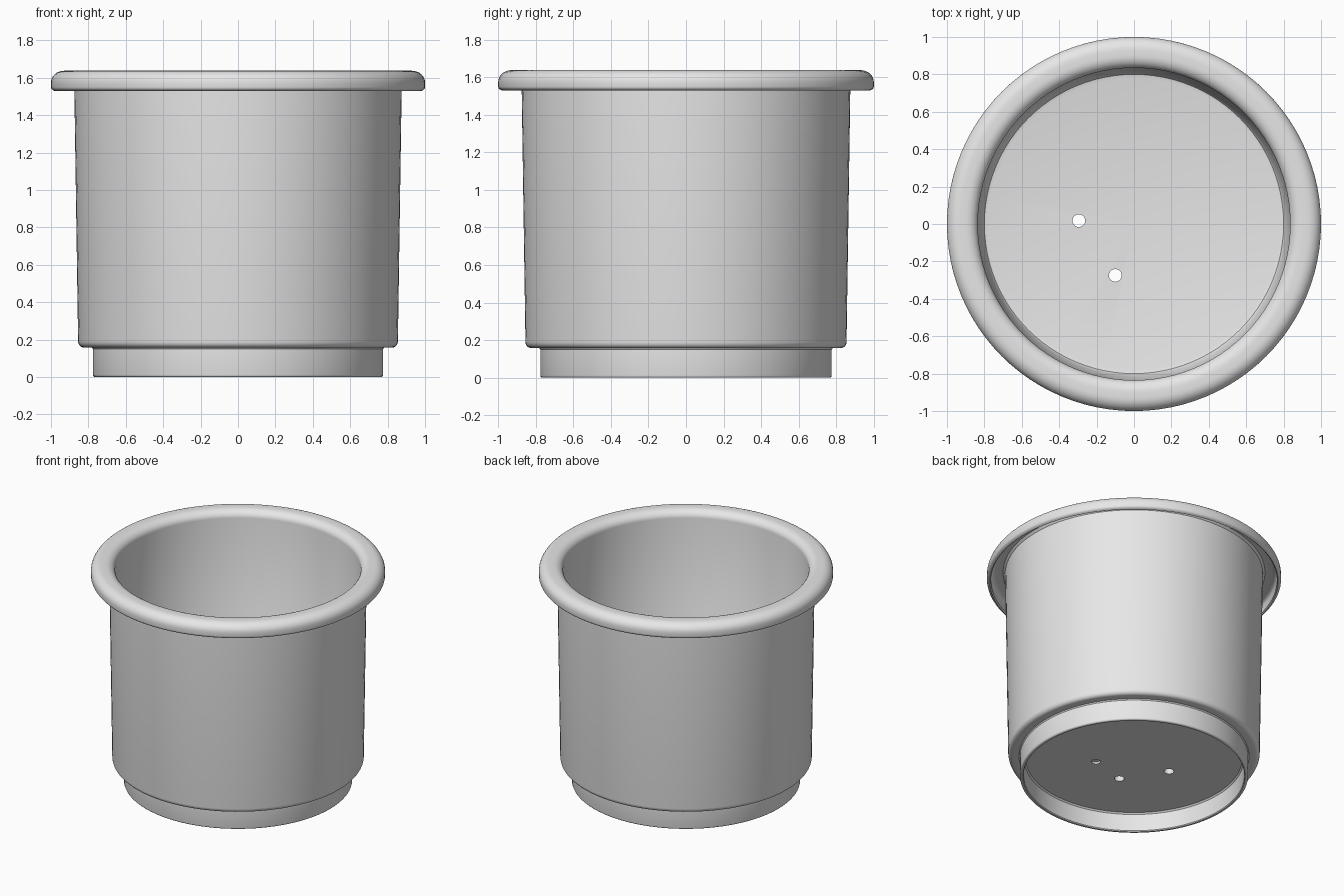
import bpy, bmesh, math
from mathutils import Matrix

cube = bpy.data.objects.get("Cube")
if cube:
    bpy.data.objects.remove(cube, do_unlink=True)

SEGMENTS = 96

grey = bpy.data.materials.new("plain grey")
grey.use_nodes = True
colour = (0.8, 0.8, 0.8, 1.0)
grey.diffuse_color = colour
grey.node_tree.nodes["Principled BSDF"].inputs["Base Color"].default_value = colour


def add_object(name, bm):
    mesh = bpy.data.meshes.new(name)
    bmesh.ops.recalc_face_normals(bm, faces=bm.faces[:])
    bm.to_mesh(mesh)
    bm.free()
    obj = bpy.data.objects.new(name, mesh)
    bpy.context.collection.objects.link(obj)
    mesh.materials.append(grey)
    return obj


def lathe(name, profile):
    """Revolve an (r, z) profile about the z axis."""
    bm = bmesh.new()
    verts = [bm.verts.new((r, 0, z)) for r, z in profile]
    edges = [bm.edges.new(pair) for pair in zip(verts, verts[1:])]
    bmesh.ops.spin(bm, geom=verts + edges, cent=(0, 0, 0), axis=(0, 0, 1),
                   angle=math.tau, steps=SEGMENTS, use_duplicate=False)
    bmesh.ops.remove_doubles(bm, verts=bm.verts[:], dist=1e-4)
    return add_object(name, bm)


def arc(cr, cz, rr, rz, start, end, steps=6):
    """Elliptical run of profile points, angles in degrees."""
    angles = [math.radians(start + (end - start) * i / steps) for i in range(steps + 1)]
    return [(cr + rr * math.cos(a), cz + rz * math.sin(a)) for a in angles]


# Profile from the underside, around the foot, wall and hollow rim, to the inner floor
profile = [(0, 0.14), (0.735, 0.14), (0.745, 0.13), (0.75, 0.006), (0.755, 0.0)]
profile += arc(0.765, 0.012, 0.011, 0.012, -90, 0, 3)       # foot ring edge
profile += [(0.776, 0.15), (0.782, 0.158)]                  # foot ring top
profile += arc(0.825, 0.19, 0.03, 0.032, -90, 0, 5)         # rounded shoulder
profile += [(0.875, 1.53), (0.876, 1.585)]                  # outer wall
profile += [(0.89, 1.60), (0.94, 1.60)]                     # groove beneath the rim
profile += arc(0.94, 1.575, 0.03, 0.025, 60, 0, 3)
profile += [(0.972, 1.535), (0.98, 1.529)]                  # rim lower lip
profile += arc(0.975, 1.55, 0.025, 0.02, -60, 0, 3)
profile += arc(0.93, 1.575, 0.07, 0.063, 0, 90, 8)          # rim outer curve
profile += arc(0.90, 1.583, 0.065, 0.055, 90, 180, 8)       # rim inner curve
profile += arc(0.835, 0.20, 0.025, 0.02, 180, 180, 1)[:1]   # inner wall foot
profile += [(0.80, 0.185), (0.78, 0.18), (0, 0.18)]         # inner floor
pot = lathe("pot_body", profile)


# Two drain holes and one blind dimple in the underside
def drill(x, y, radius, low, high):
    bm = bmesh.new()
    bmesh.ops.create_cone(bm, cap_ends=True, segments=24, radius1=radius,
                          radius2=radius, depth=high - low,
                          matrix=Matrix.Translation((x, y, (low + high) / 2)))
    cutter = add_object("hole_cutter", bm)
    cutter.hide_render = True
    mod = pot.modifiers.new("hole", 'BOOLEAN')
    mod.operation = 'DIFFERENCE'
    mod.solver = 'EXACT'
    mod.object = cutter
    bpy.context.view_layer.objects.active = pot
    bpy.ops.object.modifier_apply(modifier=mod.name)
    bpy.data.objects.remove(cutter, do_unlink=True)


for hole in [(-0.295, 0.018, 0.034, 0.1, 0.25),
             (-0.10, -0.275, 0.034, 0.1, 0.25),
             (0.17, -0.20, 0.030, 0.1, 0.155)]:
    drill(*hole)

# Smooth shading with crisp edges
for o in bpy.context.selected_objects:
    o.select_set(False)
pot.select_set(True)
bpy.context.view_layer.objects.active = pot
bpy.ops.object.shade_smooth_by_angle(angle=math.radians(35))
